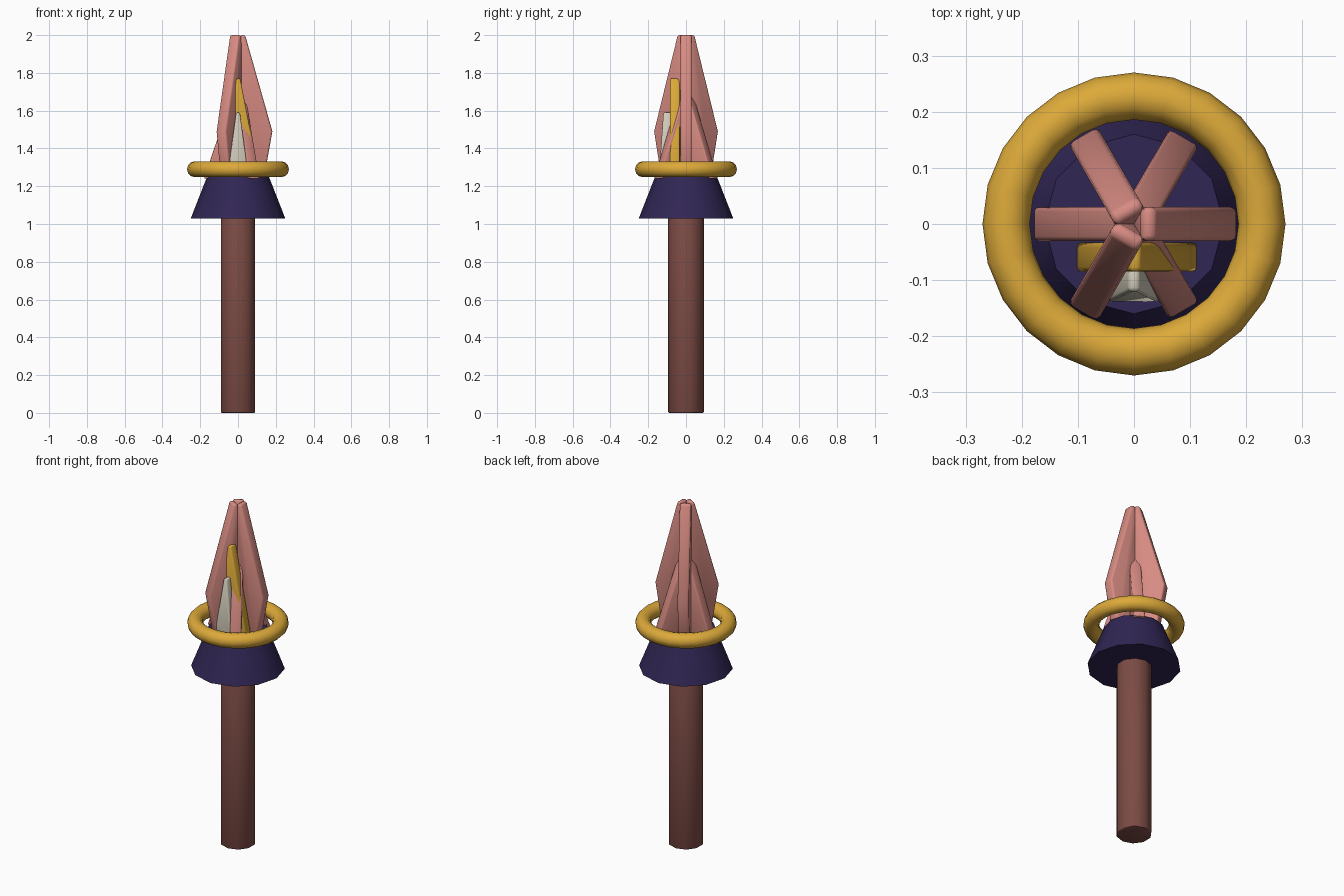
import bpy, bmesh
from math import radians

cube = bpy.data.objects.get("Cube")
if cube:
    bpy.data.objects.remove(cube, do_unlink=True)


def material(name, rgb):
    mat = bpy.data.materials.new(name)
    mat.use_nodes = True
    mat.diffuse_color = (*rgb, 1)
    mat.node_tree.nodes["Principled BSDF"].inputs["Base Color"].default_value = (*rgb, 1)
    return mat


wood = material("dark red wood", (0.20, 0.07, 0.058))
rose = material("rose", (0.68, 0.26, 0.225))
gold = material("gold", (0.72, 0.40, 0.042))
indigo = material("deep indigo", (0.030, 0.019, 0.088))
ivory = material("ivory", (0.64, 0.60, 0.49))


def finish(obj, mat, bevel=0.0, segments=2, limit=30):
    """Colour, optional rounded edges, and angle based smoothing."""
    obj.data.materials.append(mat)
    bpy.ops.object.select_all(action="DESELECT")
    obj.select_set(True)
    bpy.context.view_layer.objects.active = obj
    if bevel:
        mod = obj.modifiers.new("rounded edges", "BEVEL")
        mod.width, mod.segments = bevel, segments
        mod.limit_method, mod.angle_limit = "ANGLE", radians(limit)
        bpy.ops.object.modifier_apply(modifier=mod.name)
    bpy.ops.object.shade_smooth_by_angle(angle=radians(45))
    return obj


def add_mesh(name, bm):
    bmesh.ops.recalc_face_normals(bm, faces=bm.faces)
    mesh = bpy.data.meshes.new(name)
    bm.to_mesh(mesh)
    bm.free()
    obj = bpy.data.objects.new(name, mesh)
    bpy.context.collection.objects.link(obj)
    return obj


def frustum(name, sides, r_low, r_high, z_low, z_high):
    bm = bmesh.new()
    bmesh.ops.create_cone(bm, cap_ends=True, segments=sides, radius1=r_low,
                          radius2=r_high, depth=z_high - z_low)
    bmesh.ops.translate(bm, verts=bm.verts, vec=(0, 0, (z_low + z_high) / 2))
    return add_mesh(name, bm)


def plate(name, profile, y_front, y_back):
    """Extrude an x-z outline from y_front to y_back."""
    bm = bmesh.new()
    face = bm.faces.new([bm.verts.new((x, y_front, z)) for x, z in profile])
    ext = bmesh.ops.extrude_face_region(bm, geom=[face])
    moved = [v for v in ext["geom"] if isinstance(v, bmesh.types.BMVert)]
    bmesh.ops.translate(bm, verts=moved, vec=(0, y_back - y_front, 0))
    return add_mesh(name, bm)


# Shaft and flared collar
finish(frustum("handle", 10, 0.095, 0.095, 0, 1.06), wood, 0.006, 2, 60)
finish(frustum("collar", 12, 0.25, 0.16, 1.03, 1.26), indigo)

# Floating ring around the collar top
bpy.ops.mesh.primitive_torus_add(major_segments=24, minor_segments=12,
                                 major_radius=0.228, minor_radius=0.042,
                                 location=(0, 0, 1.29))
ring = bpy.context.object
ring.name = "ring"
finish(ring, gold)

# Six radial blades, alternating tall and short
tall = [(0, 1.24), (0.137, 1.24), (0.182, 1.49), (0.038, 2.0), (0.013, 2.0), (0, 1.9)]
short = [(0, 1.24), (0.18, 1.24), (0.015, 1.73), (0, 1.73)]
for i in range(6):
    kind, outline = ("short", short) if i % 2 else ("tall", tall)
    blade = plate(f"{kind}_blade_{i // 2 + 1}", outline, -0.03, 0.03)
    finish(blade, rose, 0.01)
    blade.rotation_euler.z = radians(60 * i)

# Layered spikes on the front
spike = plate("gold_spike", [(-0.105, 1.24), (0.115, 1.24), (0.012, 1.77), (-0.008, 1.77)],
              -0.085, -0.033)
finish(spike, gold, 0.008)
shard = plate("ivory_shard", [(-0.047, 1.24), (0.047, 1.24), (0.045, 1.33),
                              (0.01, 1.59), (-0.01, 1.59), (-0.045, 1.33)], -0.138, -0.08)
# Lean the shard's front face back towards its tip
for v in shard.data.vertices:
    if v.co.z > 1.5 and v.co.y < -0.1:
        v.co.y += 0.018
finish(shard, ivory, 0.007)
